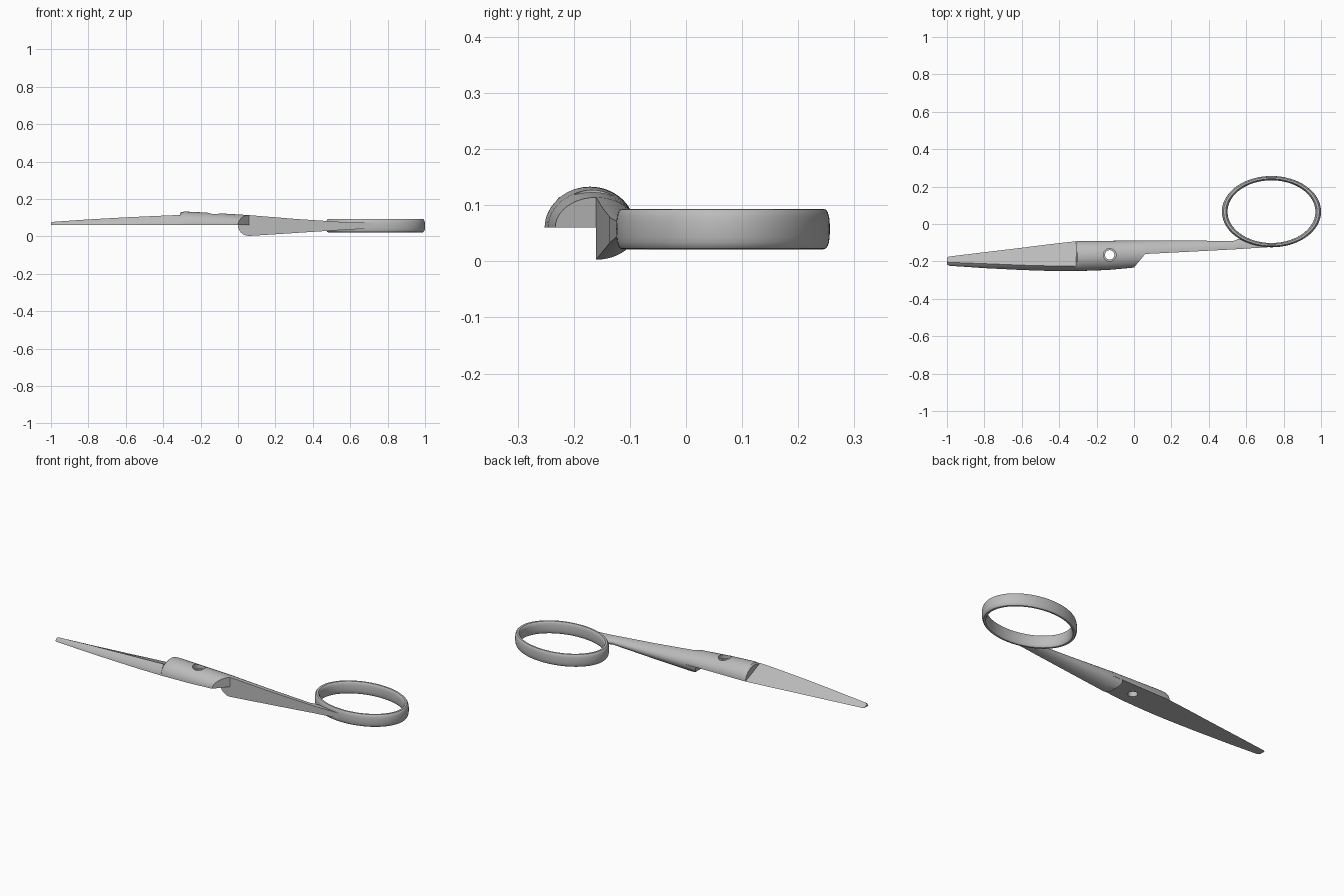
import bpy, bmesh, math

cube = bpy.data.objects.get("Cube")
if cube:
    bpy.data.objects.remove(cube, do_unlink=True)

steel = bpy.data.materials.new("brushed_steel")
steel.use_nodes = True
GREY = (0.5, 0.5, 0.5, 1)
steel.diffuse_color = GREY
bsdf = steel.node_tree.nodes["Principled BSDF"]
bsdf.inputs["Base Color"].default_value = GREY
bsdf.inputs["Roughness"].default_value = 0.5

BASE = 0.06   # height of the flat inner face
N = 24        # steps around a half-round section


def finish(bm, name):
    bmesh.ops.remove_doubles(bm, verts=bm.verts, dist=0.00002)
    bmesh.ops.recalc_face_normals(bm, faces=bm.faces)
    mesh = bpy.data.meshes.new(name)
    bm.to_mesh(mesh)
    bm.free()
    mesh.materials.append(steel)
    obj = bpy.data.objects.new(name, mesh)
    bpy.context.collection.objects.link(obj)
    return obj


def smooth(obj):
    bpy.ops.object.select_all(action='DESELECT')
    obj.select_set(True)
    bpy.context.view_layer.objects.active = obj
    bpy.ops.object.shade_smooth_by_angle(angle=math.radians(32))


def loft(name, sections):
    """Each section is a list of (outer, inner) point pairs."""
    bm = bmesh.new()
    rows = [[(bm.verts.new(o), bm.verts.new(i)) for o, i in s] for s in sections]
    for a, b in zip(rows, rows[1:]):
        for k in range(len(a) - 1):
            for side in (0, 1):
                bm.faces.new((a[k][side], a[k + 1][side], b[k + 1][side], b[k][side]))
    for row in (rows[0], rows[-1]):
        for p, q in zip(row, row[1:]):
            bm.faces.new((p[0], q[0], q[1], p[1]))
    return finish(bm, name)


# Blade: rounded spine at the front, flat bevel down to the cutting edge
def blade_section(x, back, front, spine, top):
    h = top - BASE
    pts = [(front + (spine - front) * (k / 8) ** 1.6, BASE + h * k / 8) for k in range(9)]
    pts.append((back, BASE))
    return [((x, y, z), (x, y, BASE)) for y, z in pts]


blade = loft("blade", [blade_section(*s) for s in (
    (-1.0, -0.180, -0.215, -0.202, 0.074),
    (-0.99, -0.174, -0.223, -0.205, 0.078),
    (-0.8, -0.151, -0.236, -0.212, 0.091),
    (-0.6, -0.127, -0.246, -0.220, 0.102),
    (-0.45, -0.108, -0.251, -0.224, 0.109),
    (-0.31, -0.092, -0.252, -0.226, 0.115),
)])
smooth(blade)


# Pivot body: upper half-round, its far end cut on a slant
def hub_section(x, mid, half, rise, slant=False):
    out = []
    for k in range(N + 1):
        a = math.pi * k / N
        y, z = mid - half * math.cos(a), BASE + rise * math.sin(a)
        px = x - 0.06 * max(0, mid - y) / half if slant else x
        out.append(((px, y, z), (px, y, BASE)))
    return out


hub = loft("pivot_body", [
    hub_section(-0.31, -0.172, 0.078, 0.064),
    hub_section(-0.302, -0.172, 0.080, 0.071),
    hub_section(-0.28, -0.171, 0.080, 0.073),
    hub_section(-0.14, -0.168, 0.078, 0.066),
    hub_section(0.06, -0.16, 0.073, 0.054, True),
])

# Screw hole with a wider countersink above
for radius, z in ((0.025, 0.06), (0.034, 0.2)):
    bpy.ops.mesh.primitive_cylinder_add(vertices=40, radius=radius, depth=0.2,
                                        location=(-0.13, -0.165, z))
    cutter = bpy.context.object
    cutter.name = "hole_cutter"
    cutter.hide_render = True
    mod = hub.modifiers.new("hole", 'BOOLEAN')
    mod.operation = 'DIFFERENCE'
    mod.solver = 'EXACT'
    mod.object = cutter
    bpy.context.view_layer.objects.active = hub
    bpy.ops.object.modifier_apply(modifier=mod.name)
    bpy.data.objects.remove(cutter, do_unlink=True)
smooth(hub)


# Shank: half-round facing back, flat in front, with a rounded lower lip
def shank_section(x, front, back, low, high, lip=False):
    mid, r = (low + high) / 2, (high - low) / 2
    steps = list(range(N // 2 + 1)) + list(range(N // 2, N + 1))
    out = []
    for i, k in enumerate(steps):
        a = math.pi * (k / N - 0.5)
        y, z = front + (back - front) * math.cos(a), mid + r * math.sin(a)
        px = x
        if lip and i <= N // 2:
            px = x * (1 - abs(math.cos(a)))
        out.append(((px, y, z), (px, front, z)))
    return out


shank = loft("shank", [
    shank_section(0.06, -0.16, -0.087, 0.003, 0.114, True),
    shank_section(0.065, -0.16, -0.087, 0.003, 0.1135),
    shank_section(0.3, -0.148, -0.088, 0.018, 0.094),
    shank_section(0.53, -0.136, -0.092, 0.033, 0.079),
    shank_section(0.56, -0.134, -0.079, 0.035, 0.077),
    shank_section(0.62, -0.130, -0.092, 0.038, 0.075),
    shank_section(0.72, -0.124, -0.108, 0.043, 0.072),
])
smooth(shank)


# Finger ring: oval loop with a tall rounded section
def rounded(v):
    return math.copysign(abs(v) ** 0.8, v)


AROUND, SECTION = 96, 20
bm = bmesh.new()
grid = []
for i in range(AROUND):
    t = math.tau * i / AROUND
    loop = []
    for j in range(SECTION):
        s = math.tau * j / SECTION
        c = rounded(math.cos(s))
        loop.append(bm.verts.new(((0.25 + 0.015 * c) * math.cos(t) + 0.735,
                                  (0.179 + 0.0115 * c) * math.sin(t) + 0.066,
                                  0.0575 + 0.036 * rounded(math.sin(s)))))
    grid.append(loop)
for i in range(AROUND):
    a, b = grid[i], grid[(i + 1) % AROUND]
    for j in range(SECTION):
        k = (j + 1) % SECTION
        bm.faces.new((a[j], b[j], b[k], a[k]))
smooth(finish(bm, "finger_ring"))
